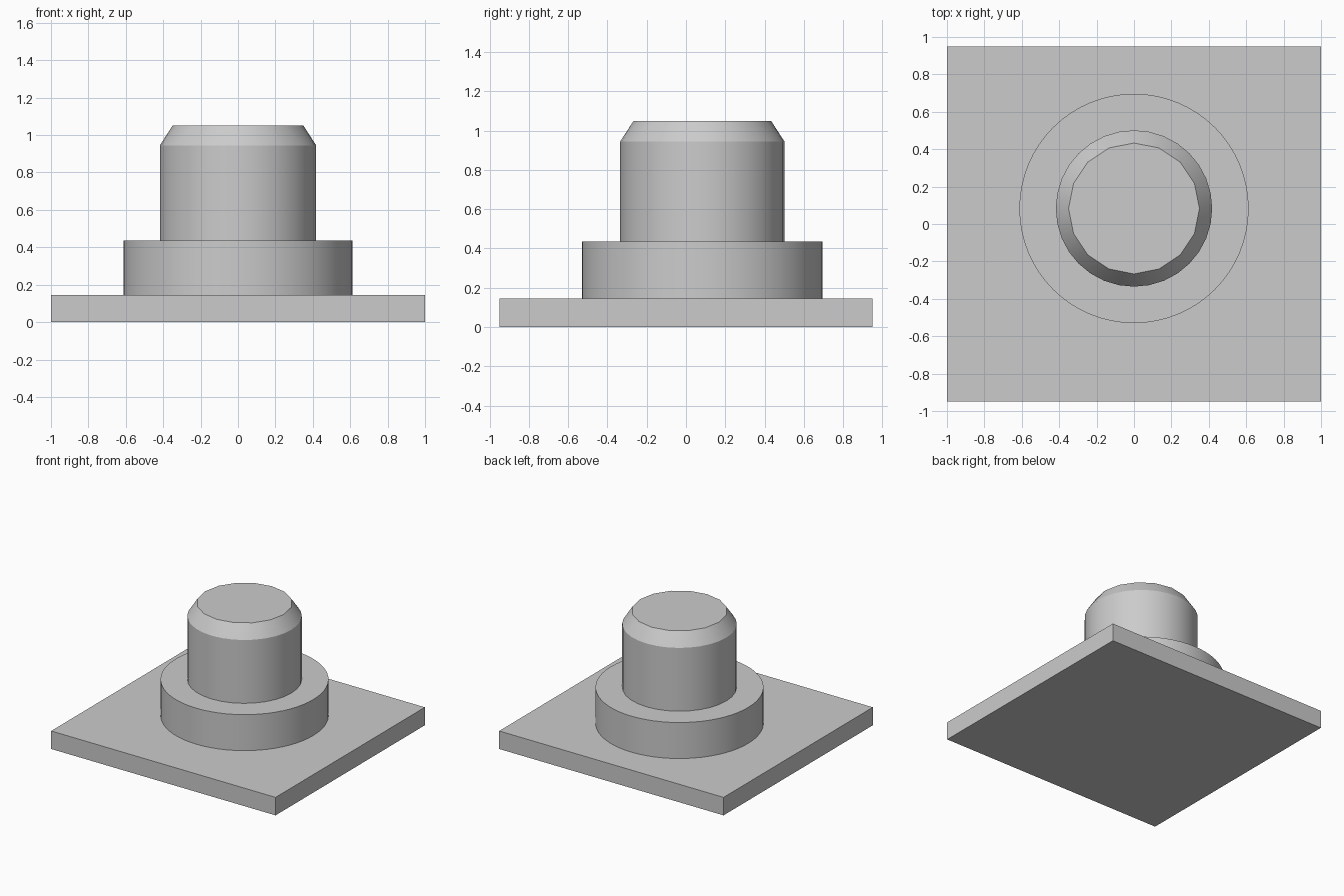
import bpy
import bmesh
from math import cos, sin, pi, radians

CENTRE_Y = 0.083

old = bpy.data.objects.get("Cube")
if old:
    bpy.data.objects.remove(old, do_unlink=True)

# Single grey material
grey = bpy.data.materials.new("plain grey")
grey.use_nodes = True
colour = (0.6, 0.6, 0.6, 1)
grey.diffuse_color = colour
grey.node_tree.nodes["Principled BSDF"].inputs["Base Color"].default_value = colour


def add_part(name, bm, smooth=True):
    bmesh.ops.recalc_face_normals(bm, faces=bm.faces)
    mesh = bpy.data.meshes.new(name)
    bm.to_mesh(mesh)
    bm.free()
    mesh.materials.append(grey)
    if smooth:
        for poly in mesh.polygons:
            poly.use_smooth = True
        mesh.set_sharp_from_angle(angle=radians(28))
    obj = bpy.data.objects.new(name, mesh)
    bpy.context.collection.objects.link(obj)
    return obj


def ring(bm, radius, z, sides):
    return [bm.verts.new((radius * sin(2 * pi * i / sides),
                          CENTRE_Y + radius * cos(2 * pi * i / sides), z))
            for i in range(sides)]


def wall(bm, low, high):
    n = len(low)
    for i in range(n):
        j = (i + 1) % n
        bm.faces.new((low[i], low[j], high[j], high[i]))


# Rectangular base plate
bm = bmesh.new()
bmesh.ops.create_cube(bm, size=1)
for v in bm.verts:
    v.co = (v.co.x * 2, v.co.y * 1.9, (v.co.z + 0.5) * 0.145)
add_part("base_plate", bm, smooth=False)

# Wide round collar
bm = bmesh.new()
low, high = ring(bm, 0.613, 0.13, 64), ring(bm, 0.613, 0.435, 64)
wall(bm, low, high)
bm.faces.new(low)
bm.faces.new(high)
add_part("collar", bm)

# Round post whose chamfer narrows to a coarser top
bm = bmesh.new()
low, shoulder = ring(bm, 0.418, 0.42, 32), ring(bm, 0.418, 0.945, 32)
top = ring(bm, 0.35, 1.05, 16)
wall(bm, low, shoulder)
for i in range(16):
    a, b, c = (shoulder[(2 * i + k) % 32] for k in range(3))
    t, u = top[i], top[(i + 1) % 16]
    bm.faces.new((a, b, t))
    bm.faces.new((b, u, t))
    bm.faces.new((b, c, u))
bm.faces.new(low)
bm.faces.new(top)
add_part("post", bm)
